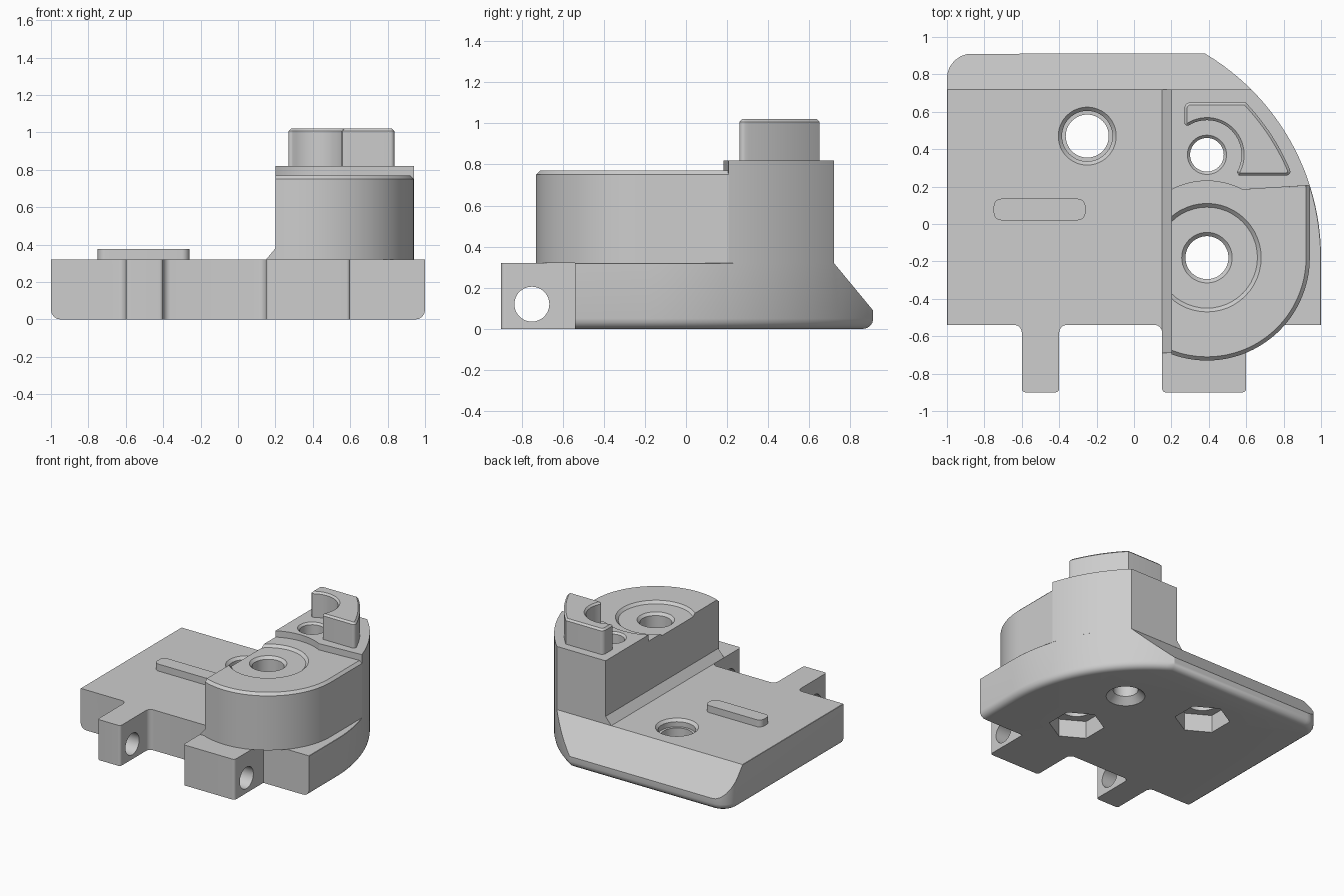
import bpy, bmesh
from math import sin, cos, tan, pi, radians
from mathutils import Vector

if "Cube" in bpy.data.objects:
    bpy.data.objects.remove(bpy.data.objects["Cube"])

grey = bpy.data.materials.new("plain_grey")
grey.use_nodes = True
COLOUR = (0.61, 0.61, 0.61, 1)
grey.diffuse_color = COLOUR
grey.node_tree.nodes["Principled BSDF"].inputs["Base Color"].default_value = COLOUR

# Shared layout: main bore, side bore, plate bore and the centre of the big outer arc
MAIN, SIDE, PLATE = (0.39, -0.18), (0.39, 0.37), (-0.25, 0.47)
SWEEP, SWEEP_R = (-0.27, -0.18), 1.27
DECK, DISC_TOP, TOWER_TOP = 0.32, 0.77, 0.82


def arc(centre, r, a, b, n=24):
    angles = [radians(a + (b - a) * i / n) for i in range(n + 1)]
    return [(centre[0] + r * cos(t), centre[1] + r * sin(t)) for t in angles]


def fillet(before, corner, after, r, n=6):
    """Points that round one corner of an outline."""
    c = Vector(corner)
    u, v = (Vector(before) - c).normalized(), (Vector(after) - c).normalized()
    half = u.angle(v) / 2
    mid = c + (u + v).normalized() * (r / sin(half))
    start, end = c + u * (r / tan(half)) - mid, c + v * (r / tan(half)) - mid
    return [tuple(mid + start.lerp(end, i / n).normalized() * r) for i in range(n + 1)]


def rounded(points):
    """Outline from (x, y) or (x, y, radius) points."""
    out = []
    for i, p in enumerate(points):
        if len(p) == 2:
            out.append(p)
        else:
            q, s = points[i - 1], points[(i + 1) % len(points)]
            out += fillet(q[:2], p[:2], s[:2], p[2])
    return out


def finish(name, bm):
    bmesh.ops.recalc_face_normals(bm, faces=bm.faces)
    mesh = bpy.data.meshes.new(name)
    bm.to_mesh(mesh)
    bm.free()
    mesh.materials.append(grey)
    obj = bpy.data.objects.new(name, mesh)
    bpy.context.collection.objects.link(obj)
    return obj


def prism(name, outline, low, high, place=lambda u, v, w: (u, v, w), bevels=()):
    """Extrude an outline; bevels are (rule on edge midpoint, width, segments)."""
    bm = bmesh.new()
    rings = [[bm.verts.new(place(u, v, w)) for u, v in outline] for w in (low, high)]
    bm.faces.new(rings[0])
    bm.faces.new(rings[1])
    for i in range(len(outline)):
        a, b = rings
        bm.faces.new((a[i - 1], a[i], b[i], b[i - 1]))
    bmesh.ops.recalc_face_normals(bm, faces=bm.faces)
    for rule, width, segments in bevels:
        edges = []
        for e in bm.edges:
            p, q = (v.co for v in e.verts)
            if abs(p.z - q.z) < 1e-5 and rule((p + q) / 2):
                edges.append(e)
        bmesh.ops.bevel(bm, geom=edges, offset=width, segments=segments,
                        profile=0.5, affect='EDGES', clamp_overlap=True)
    return finish(name, bm)


def lathe(name, at, profile, n=48):
    """Closed turned solid from (radius, height) pairs."""
    bm = bmesh.new()
    rings = [[bm.verts.new((at[0] + r * cos(2 * pi * i / n), at[1] + r * sin(2 * pi * i / n), z))
              for i in range(n)] for r, z in profile]
    bm.faces.new(rings[0])
    bm.faces.new(rings[-1])
    for a, b in zip(rings, rings[1:]):
        for i in range(n):
            bm.faces.new((a[i - 1], a[i], b[i], b[i - 1]))
    return finish(name, bm)


def cut(obj, cutters):
    bpy.context.view_layer.objects.active = obj
    for c in cutters:
        mod = obj.modifiers.new("cut", 'BOOLEAN')
        mod.operation, mod.solver, mod.object = 'DIFFERENCE', 'EXACT', c
        bpy.ops.object.modifier_apply(modifier=mod.name)


# Base plate with two hinge tabs
outline = rounded([
    (-1, -0.54), (-0.6, -0.54, 0.04), (-0.6, -0.9, 0.02), (-0.4, -0.9, 0.02),
    (-0.4, -0.54, 0.04), (0.15, -0.54, 0.04), (0.15, -0.9, 0.02), (0.6, -0.9, 0.02),
    (0.6, -0.54), (1, -0.54)]
    + arc(SWEEP, SWEEP_R, 0, 59.2) + [(-1, 0.91, 0.13)])
base = prism("base_plate", outline, 0, DECK, bevels=[
    (lambda m: m.z < 0.01 and m.y > -0.53, 0.05, 4),
    (lambda m: m.z > DECK - 0.001 and -0.53 < m.y < 0.2 and abs(m.x) > 0.93, 0.015, 1)])

# Tower: round front drum and taller rear block meeting along a curved step
step = arc(MAIN, 0.41, 117.6, 62.4)
drum = prism("round_drum",
             arc(MAIN, 0.55, -110.2, 0, 40) + [(0.94, 0.206)] + step[::-1],
             DECK, DISC_TOP, bevels=[
                 (lambda m: m.z > DISC_TOP - 0.001 and m.y < 0.15 and m.x > 0.201, 0.02, 1)])
block = prism("rear_block", step + arc(SWEEP, SWEEP_R, 17.7, 45.1) + [(0.2, 0.72)],
              DECK, TOWER_TOP)

# Sloped foot along the inner side of the tower
foot = prism("sloped_foot", [(0.15, DECK), (0.2, DECK), (0.2, 0.38)], -0.69, 0.72,
             place=lambda u, v, w: (u, w, v))

# Hooked peg on the rear block
peg = prism("hooked_peg", rounded(
    [(0.27, 0.65, 0.03), (0.27, 0.52, 0.015)] + arc(SIDE, 0.185, 122, -30)
    + [(0.56, 0.26), (0.84, 0.26, 0.02)] + arc(SWEEP, 1.2, 23, 43.8)),
    TOWER_TOP, 1.02, bevels=[(lambda m: m.z > 1.019, 0.014, 1)])

# Raised bar on the deck
bar = prism("raised_bar", rounded(
    [(-0.75, 0.02, 0.04), (-0.26, 0.02, 0.04), (-0.26, 0.135, 0.04), (-0.75, 0.135, 0.04)]),
    DECK, 0.375)

# Cutters: sloped rear edge, hinge pin hole, bores, nut pockets and drum recess
rear_slope = prism("rear_slope_cutter", [(0.637, 0.42), (1.1, -0.14), (1.1, 0.42)], -1.2, 1.2,
                   place=lambda u, v, w: (w, u, v))
pin_hole = prism("pin_hole_cutter", arc((-0.75, 0.12), 0.085, 0, 352.5, 47), -0.8, 0.8,
                 place=lambda u, v, w: (w, u, v))
plate_bore = lathe("plate_bore_cutter", PLATE, [
    (0.115, -0.1), (0.115, 0.26), (0.135, 0.26), (0.135, 0.3), (0.155, DECK), (0.155, 0.4)])
main_bore = lathe("main_bore_cutter", MAIN, [
    (0.115, -0.1), (0.115, 0.73), (0.135, 0.75), (0.27, 0.75), (0.29, DISC_TOP), (0.29, 0.9)])
side_bore = lathe("side_bore_cutter", SIDE, [
    (0.14, -0.1), (0.14, 0), (0.09, 0.05), (0.09, 0.805), (0.105, TOWER_TOP), (0.105, 0.9)])
nuts = [prism("nut_pocket_cutter", arc(c, 0.2, 30, 330, 5), -0.1, 0.14) for c in (PLATE, MAIN)]

cut(base, [rear_slope, pin_hole, plate_bore, main_bore, side_bore] + nuts)
cut(drum, [main_bore])
cut(block, [side_bore])
for c in [rear_slope, pin_hole, plate_bore, main_bore, side_bore] + nuts:
    bpy.data.objects.remove(c)

# Smooth the curves and keep the edges sharp
bpy.ops.object.select_all(action='DESELECT')
for obj in (base, drum, block, foot, peg, bar):
    obj.select_set(True)
    bpy.context.view_layer.objects.active = obj
bpy.ops.object.shade_smooth_by_angle(angle=radians(30))
